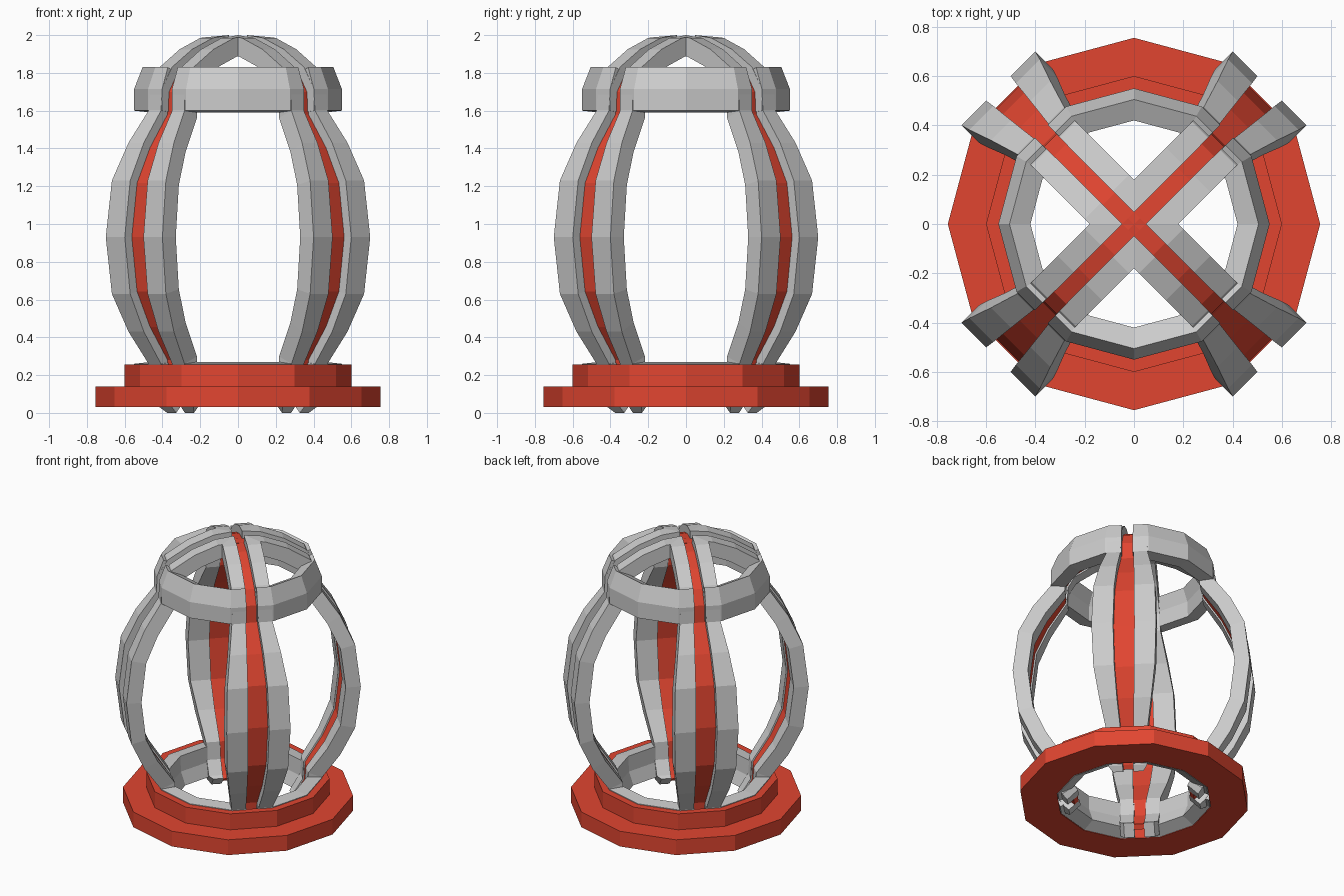
import bpy, bmesh, math
from mathutils import Vector, Matrix

if "Cube" in bpy.data.objects:
    bpy.data.objects.remove(bpy.data.objects["Cube"])

red = bpy.data.materials.new("red_paint")
red.diffuse_color = (0.75, 0.06, 0.03, 1)
red.use_nodes = True
red.node_tree.nodes["Principled BSDF"].inputs["Base Color"].default_value = red.diffuse_color
MID = 0.93  # height about which the cage is symmetric


def loft(name, sections, turn=0.0, mat=None, closed=False):
    """Skin a list of equal-length cross-section loops."""
    bm = bmesh.new()
    loops = [[bm.verts.new(p) for p in s] for s in sections]
    n = len(loops[0])
    pairs = list(zip(loops, loops[1:])) + ([(loops[-1], loops[0])] if closed else [])
    for a, b in pairs:
        for i in range(n):
            j = (i + 1) % n
            bm.faces.new((a[i], a[j], b[j], b[i]))
    if not closed:
        bm.faces.new(loops[0])
        bm.faces.new(loops[-1])
    bmesh.ops.rotate(bm, verts=bm.verts, matrix=Matrix.Rotation(turn, 3, 'Z'))
    bmesh.ops.recalc_face_normals(bm, faces=bm.faces)
    me = bpy.data.meshes.new(name)
    bm.to_mesh(me)
    bm.free()
    ob = bpy.data.objects.new(name, me)
    bpy.context.collection.objects.link(ob)
    if mat:
        me.materials.append(mat)
    return ob


# Rib path: radius, height, channel half width, rib half width
upper = [(0.0, 2.0, .033, .127), (.156, 1.985, .033, .127), (.31, 1.925, .033, .127),
         (.46, 1.83, .035, .127), (.53, 1.715, .037, .13), (.535, 1.6, .042, .135),
         (.65, 1.43, .055, .17), (.742, 1.23, .065, .202), (.778, MID, .07, .212)]
lower = [(d, 2 * MID - z, a, b) for d, z, a, b in reversed(upper[3:8])]
path = upper + lower + [(.43, 0.0, .033, .1)]


def normal(i):
    a, b = path[max(i - 1, 0)], path[min(i + 1, len(path) - 1)]
    if i == 0:
        return Vector((0, 1))
    return Vector((a[1] - b[1], b[0] - a[0])).normalized()


def depth(i, k):
    """Path point i moved inwards by k."""
    p = Vector(path[i][:2]) - normal(i) * k
    return p.x, max(p.y, 0)


def grey_sections(side):
    out = []
    for i, (d, z, a, b) in enumerate(path):
        (d0, z0), (d1, z1) = depth(i, 0), depth(i, .1)
        if i == 0:  # mitre where the ribs meet
            drop = .012
            out.append([(a, a * side, z0), (b, b * side, z0 - drop),
                        (b, b * side, z1 - drop), (a, a * side, z1)])
        else:
            out.append([(d0, a * side, z0), (d0, b * side, z0),
                        (d1, b * side, z1), (d1, a * side, z1)])
    return out


def red_sections():
    out = []
    for i, (d, z, a, b) in enumerate(path):
        (d0, z0), (d1, z1) = depth(i, .053), depth(i, .09)
        out.append([(d0, -a, z0), (d0, a, z0), (d1, a, z1), (d1, -a, z1)])
    return out


# Collar cross-section: radius, height
collar = [(.55, 1.6), (.55, 1.715), (.505, 1.83), (.42, 1.79), (.455, 1.7), (.46, 1.59)]


def collar_sections(section):
    """Quarter of a twelve-sided ring, stopping at the rib channels."""
    out = []
    for k in (-2, -1, 0, 1, 2):
        loop = []
        for r, z in section:
            if abs(k) < 2:
                ang = math.radians(30 * k)
                loop.append((r * math.cos(ang), r * math.sin(ang), z))
            else:
                d, t, s = r * math.cos(math.radians(15)), .037, math.sqrt(.5)
                loop.append(((d + t) * s, math.copysign((d - t) * s, k), z))
        out.append(loop)
    return out


low_collar = [(r, 2 * MID - z) for r, z in collar]
for q in range(4):
    # Paired grey ribs with a red inlay
    turn = math.radians(45 + 90 * q)
    for side, label in ((1, "left"), (-1, "right")):
        loft(f"rib_{label}_{q}", grey_sections(side), turn)
    loft(f"rib_inlay_{q}", red_sections(), turn, red)
    # Upper and lower grey collars
    loft(f"upper_collar_{q}", collar_sections(collar), math.radians(90 * q))
    loft(f"lower_collar_{q}", collar_sections(low_collar), math.radians(90 * q))

# Stepped red base ring
base = [(.51, .03), (.755, .03), (.755, .14), (.6, .14), (.6, .255), (.545, .255), (.545, .14)]
loft("base_ring", [[(r * math.cos(a), r * math.sin(a), z) for r, z in base]
                   for a in (math.radians(30 * k) for k in range(12))], 0, red, True)
